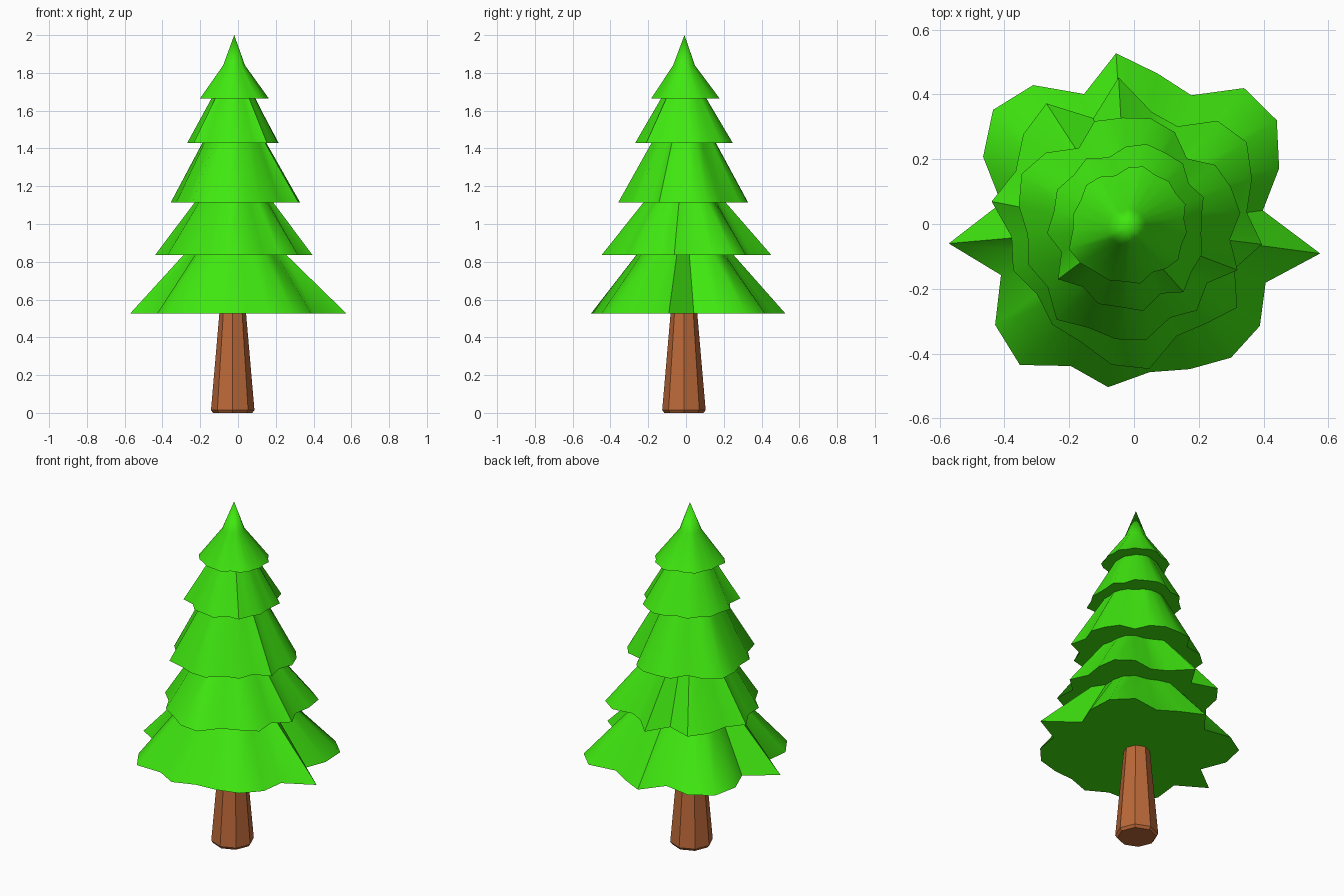
import bpy, math

if "Cube" in bpy.data.objects:
    bpy.data.objects.remove(bpy.data.objects["Cube"])

CX, CY = -0.022, -0.012          # slightly off-centre tree axis


def material(name, rgb):
    m = bpy.data.materials.new(name)
    m.diffuse_color = (*rgb, 1)
    m.use_nodes = True
    m.node_tree.nodes["Principled BSDF"].inputs["Base Color"].default_value = m.diffuse_color
    return m


def loft(name, rings, mat, cap_top=True):
    """Skin equal-length rings of points; a one-point last ring is an apex."""
    apex = len(rings[-1]) == 1
    n = len(rings[0])
    verts = [p for ring in rings for p in ring]
    faces = [tuple(reversed(range(n)))]
    full = len(rings) - (1 if apex else 0)
    for k in range(full - 1):
        for i in range(n):
            j = (i + 1) % n
            faces.append((k * n + i, k * n + j, (k + 1) * n + j, (k + 1) * n + i))
    base = (full - 1) * n
    if apex:
        faces += [(base + i, base + (i + 1) % n, full * n) for i in range(n)]
    elif cap_top:
        faces.append(tuple(range(base, base + n)))
    mesh = bpy.data.meshes.new(name)
    mesh.from_pydata(verts, [], faces)
    mesh.materials.append(mat)
    obj = bpy.data.objects.new(name, mesh)
    bpy.context.collection.objects.link(obj)
    return obj


def ragged_ring(radii, z):
    """Branch outline: radii in hundredths, every 15 degrees."""
    return [(r / 100 * math.cos(math.radians(6 + 15 * i)),
             r / 100 * math.sin(math.radians(6 + 15 * i)), z)
            for i, r in enumerate(radii)]


def inner_ring(outer, radius, z, keep=0.5):
    """Smaller, rounder version of an outline around the tree axis."""
    offs = [(x - CX, y - CY) for x, y, _ in outer]
    mean = sum(math.hypot(*o) for o in offs) / len(offs)
    ring = []
    for dx, dy in offs:
        d = math.hypot(dx, dy)
        r = radius * (1 + keep * (d / mean - 1))
        ring.append((CX + dx / d * r, CY + dy / d * r, z))
    return ring


green = material("needles", (0.05, 0.80, 0.005))
brown = material("bark", (0.50, 0.14, 0.04))

# Trunk: tapered octagon with a small chamfer at the foot
loft("trunk", [[(-0.028 + r * math.cos(i * math.pi / 4),
                 -0.011 + r * math.sin(i * math.pi / 4), z) for i in range(8)]
               for r, z in ((0.104, 0), (0.115, 0.015), (0.07, 0.535))], brown)

# Branch tiers: bottom z, top z, top radius, outline
tiers = [
    (0.525, 0.84, 0.25, (40, 48, 54.5, 54, 43.5, 47, 53, 43, 53, 56, 51, 41.5,
                         57.5, 44, 53, 56, 48, 51, 46, 48, 51, 50, 44.5, 58.2)),
    (0.835, 1.12, 0.20, (35, 39, 43, 41, 33, 35, 45.5, 35, 46, 44, 40, 44.5,
                         38, 40, 37, 40, 40, 44, 45, 37, 38, 41, 34, 40)),
    (1.115, 1.435, 0.165, (33, 32, 31, 26, 31, 33, 33, 34, 29, 35, 38, 36,
                           33, 35, 33, 38, 35, 36, 36, 31, 33, 29, 35, 30)),
    (1.43, 1.67, 0.115, (21, 23, 21, 24, 24, 25, 24, 22, 25, 24, 26, 25,
                         27, 24, 29, 25, 27, 26, 27, 23, 26, 23, 23, 21)),
    (1.665, 1.84, 0.058, (15.5, 17, 16, 17, 16.5, 18, 17.5, 16, 18, 19, 18, 19,
                          19, 21.5, 20.5, 19, 19, 18, 18.5, 16, 17, 17.5, 16, 16.5)),
]
branches = []
for k, (z0, z1, r1, radii) in enumerate(tiers):
    outer = ragged_ring(radii, z0)
    rings = [outer, inner_ring(outer, r1, z1)]
    if k == len(tiers) - 1:
        rings.append([(-0.02, -0.008, 2.0)])
    branches.append(loft(f"branch_tier_{k + 1}", rings, green, cap_top=False))

# Soft folds on the branches, crisp rims
for obj in branches:
    obj.select_set(True)
bpy.context.view_layer.objects.active = branches[0]
bpy.ops.object.shade_smooth_by_angle(angle=math.radians(50))
